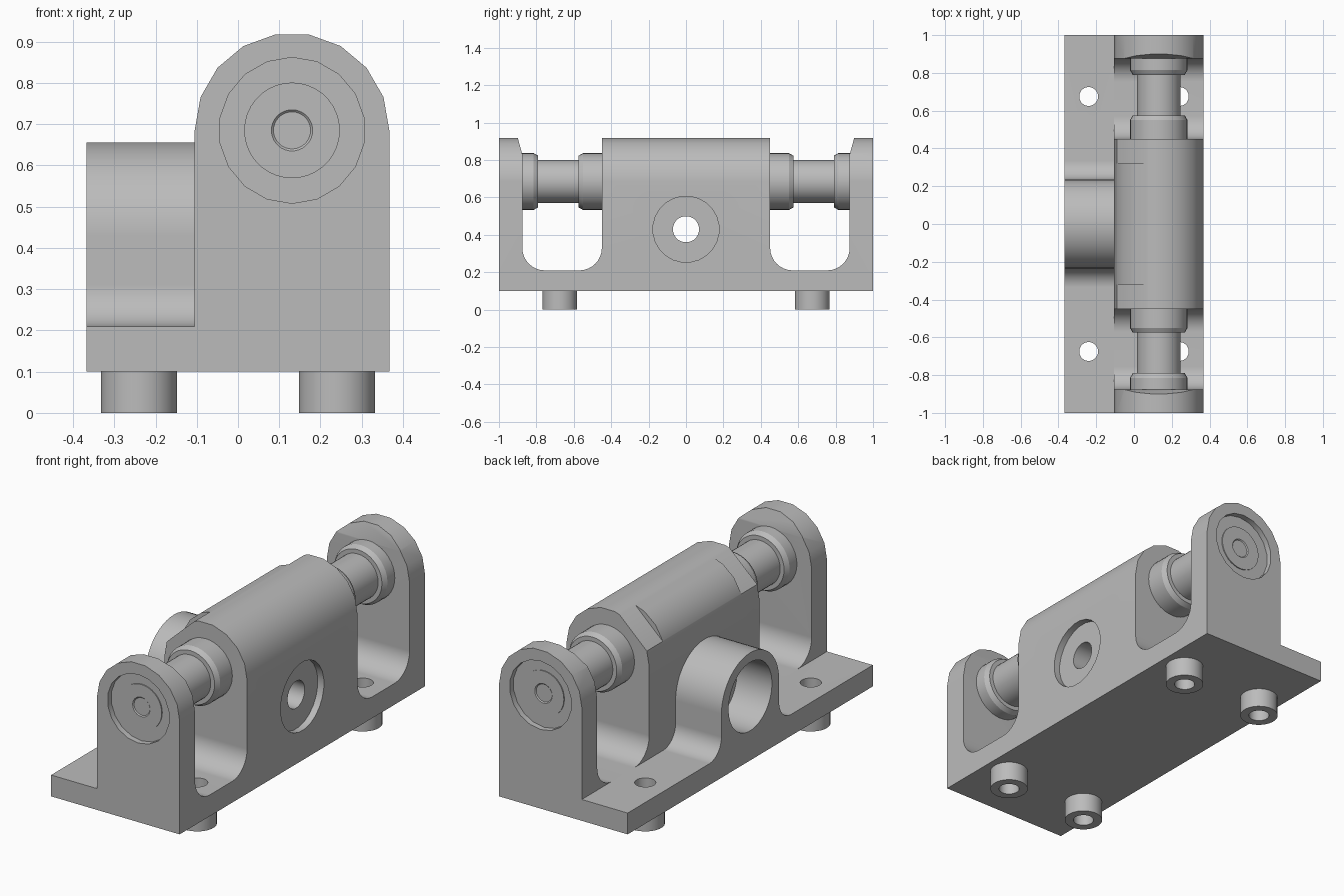
import bpy, bmesh
from math import sin, cos, radians, tau
from mathutils import Matrix, Vector

if "Cube" in bpy.data.objects:
    bpy.data.objects.remove(bpy.data.objects["Cube"])

grey = bpy.data.materials.new("machined_grey")
grey.use_nodes = True
colour = (0.5, 0.5, 0.5, 1)
grey.diffuse_color = colour
grey.node_tree.nodes["Principled BSDF"].inputs["Base Color"].default_value = colour

X0, XS, X1 = -0.367, -0.105, 0.367      # flange edge, block edge, right face
AX, AZ, R = 0.131, 0.685, 0.236         # shaft axis and block crown radius
BORE_Z = 0.43
SIDES = (1, -1)


def point(axis, u, v, w):
    """Place profile coordinates (u, v) at distance w along the axis."""
    return {"x": (w, u, v), "y": (u, w, v), "z": (u, v, w)}[axis]


def arc(cu, cv, r, start, end, n):
    angles = [radians(start + (end - start) * i / n) for i in range(n + 1)]
    return [(cu + r * cos(a), cv + r * sin(a)) for a in angles]


def finish(bm, name):
    bmesh.ops.recalc_face_normals(bm, faces=bm.faces)
    mesh = bpy.data.meshes.new(name)
    bm.to_mesh(mesh)
    bm.free()
    mesh.materials.append(grey)
    ob = bpy.data.objects.new(name, mesh)
    bpy.context.collection.objects.link(ob)
    return ob


def prism(name, pts, axis, lo, hi):
    bm = bmesh.new()
    face = bm.faces.new([bm.verts.new(point(axis, u, v, lo)) for u, v in pts])
    out = bmesh.ops.extrude_face_region(bm, geom=[face])
    verts = [g for g in out["geom"] if isinstance(g, bmesh.types.BMVert)]
    bmesh.ops.translate(bm, verts=verts, vec=point(axis, 0, 0, hi - lo))
    return finish(bm, name)


def rod(name, axis, cu, cv, r, lo, hi, n=32):
    return prism(name, arc(cu, cv, r, 180 / n, 360 - 180 / n, n - 1), axis, lo, hi)


def lathe(name, pts, n=36):
    """Turn (radius, y) points around the shaft axis."""
    bm = bmesh.new()
    verts = [bm.verts.new((AX + r, y, AZ)) for r, y in pts]
    edges = [bm.edges.new(pair) for pair in zip(verts, verts[1:])]
    bmesh.ops.spin(bm, geom=verts + edges, cent=(AX, 0, AZ), axis=(0, 1, 0),
                   angle=tau, steps=n, use_duplicate=False)
    bmesh.ops.remove_doubles(bm, verts=bm.verts, dist=1e-4)
    return finish(bm, name)


def cut(ob, cutters):
    bpy.context.view_layer.objects.active = ob
    for cutter in cutters:
        mod = ob.modifiers.new("cut", "BOOLEAN")
        mod.operation, mod.solver, mod.object = "DIFFERENCE", "EXACT", cutter
        bpy.ops.object.modifier_apply(modifier=mod.name)
        bpy.data.objects.remove(cutter)


def bolt_hole(x, y):
    return rod("bolt_cutter", "z", x, y, 0.05, -0.1, 0.4, 24)


parts = []

# Bearing block: round-topped bar along y
block = prism("bearing_block",
              [(XS, 0.1), (X1, 0.1)] + arc(AX, AZ, R, 0, 180, 9), "y", -1, 1)
parts.append(block)
cutters = []
for s in SIDES:
    # Open pocket with rounded floor and sloping lug top
    pocket = ([(0.45, 1.2)] + arc(0.57, 0.33, 0.12, 180, 270, 8)
              + arc(0.755, 0.33, 0.12, 270, 360, 8)
              + [(0.875, 0.83), (0.9, 0.92), (0.978, 1.2)])
    cutters.append(prism("pocket_cutter", [(s * y, z) for y, z in pocket],
                         "x", -0.5, 0.5))
    # Flat on the left shoulder at each end of the middle section
    a, b = arc(AX, AZ, R, 105, 161, 1)
    off = Vector((-0.2, 0.2))
    flat = [a, b, Vector(b) + off, Vector(a) + off]
    cutters.append(prism("flat_cutter", flat, "y", *sorted((s * 0.32, s * 0.6))))
    # Shallow recess in the outer lug face
    cutters.append(rod("recess_cutter", "y", AX, AZ, 0.177,
                       *sorted((s * 0.97, s * 1.1)), 18))
    cutters.append(bolt_hole(0.24, s * 0.675))
cutters.append(rod("side_recess_cutter", "x", 0, BORE_Z, 0.177, X1 - 0.035, 0.5, 24))
cutters.append(rod("side_hole_cutter", "x", 0, BORE_Z, 0.07, -0.5, 0.5, 24))
cut(block, cutters)

# Base flange with the filleted side boss
half = arc(0.335, 0.31, 0.1, 270, 180, 8) + arc(0, BORE_Z, 0.235, 0, 90, 12)
half = [(y, z if z < BORE_Z else BORE_Z + (z - BORE_Z) * 0.96) for y, z in half]
outline = [(1, 0.1), (1, 0.21)] + half
outline += [(-y, z) for y, z in reversed(outline[:-1])]
flange = prism("base_flange_with_boss", outline, "x", X0, XS)
parts.append(flange)
cut(flange, [rod("boss_bore_cutter", "x", 0, BORE_Z, 0.177, -0.5, X0 + 0.2, 36),
             rod("boss_hole_cutter", "x", 0, BORE_Z, 0.07, -0.5, 0.5, 24)]
    + [bolt_hole(-0.24, s * 0.675) for s in SIDES])

# Shaft with centre-drilled ends, and its collars
end = [(0, 0.925), (0.05, 0.975), (0.116, 0.975)]
parts.append(lathe("shaft", end + [(r, -y) for r, y in reversed(end)]))
inner = [(0, 0.44), (0.152, 0.44), (0.152, 0.55), (0.138, 0.575), (0, 0.575)]
outer = [(0, 0.79), (0.138, 0.79), (0.152, 0.815), (0.152, 0.9), (0, 0.9)]
for side, s in (("back", 1), ("front", -1)):
    for label, pts in (("inner", inner), ("outer", outer)):
        parts.append(lathe(f"{side}_{label}_collar", [(r, s * y) for r, y in pts]))
    # Hollow locating feet
    for hand, x in (("left", 0.24), ("right", -0.24)):
        foot = rod(f"{side}_{hand}_foot", "z", x, s * 0.675, 0.0925, 0, 0.1, 28)
        cut(foot, [bolt_hole(x, s * 0.675)])
        parts.append(foot)

# Smooth the curved faces, keep flat faces flat
bpy.ops.object.select_all(action="DESELECT")
for ob in parts:
    ob.select_set(True)
bpy.context.view_layer.objects.active = block
bpy.ops.object.shade_smooth_by_angle(angle=radians(28))
for ob in parts:
    mod = ob.modifiers.new("weighted_normals", "WEIGHTED_NORMAL")
    mod.keep_sharp = True
